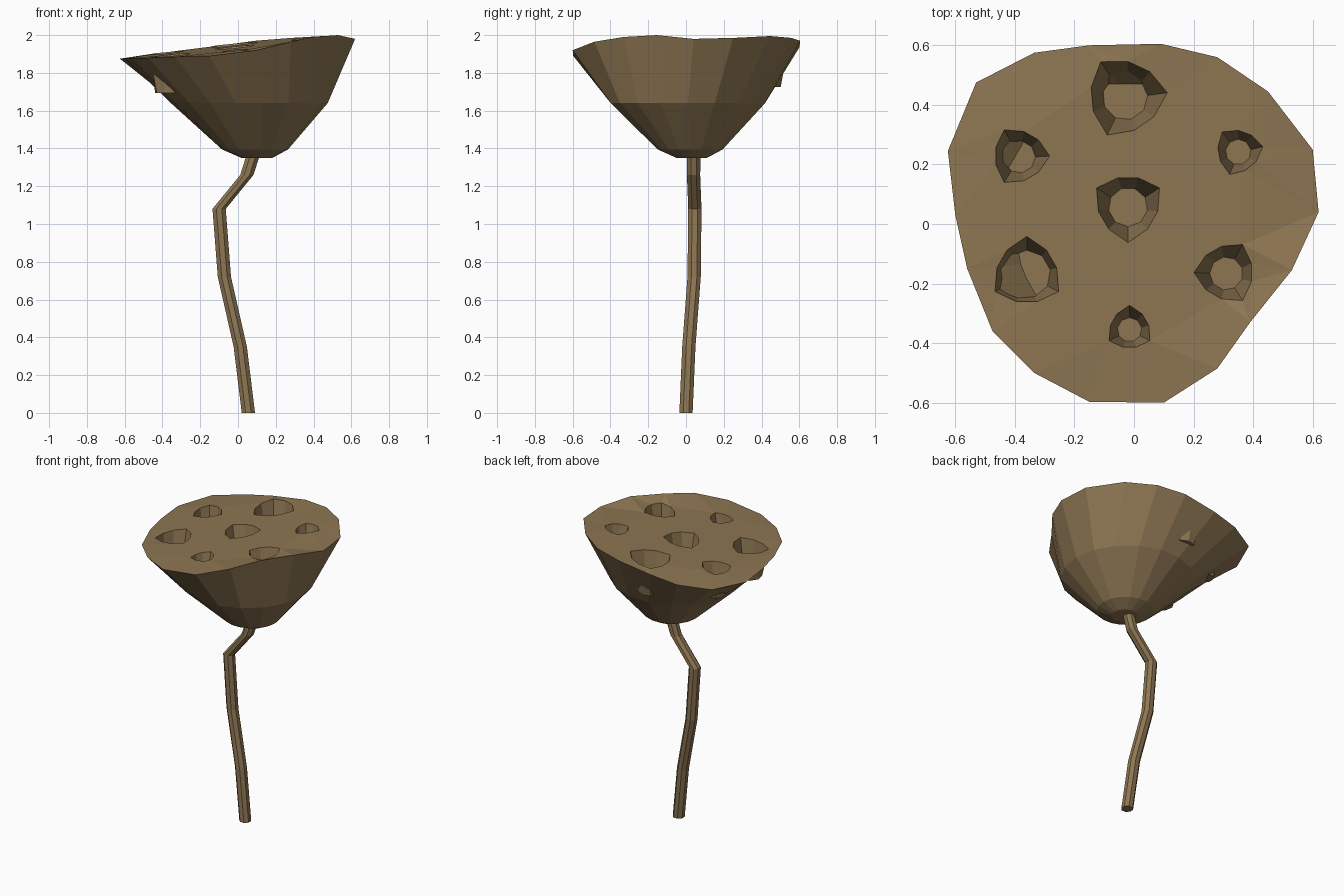
import bpy, math
from mathutils import Vector
from mathutils.geometry import delaunay_2d_cdt

if "Cube" in bpy.data.objects:
    bpy.data.objects.remove(bpy.data.objects["Cube"])

brown = bpy.data.materials.new("dry brown")
brown.diffuse_color = (0.27, 0.182, 0.086, 1)
brown.use_nodes = True
brown.node_tree.nodes["Principled BSDF"].inputs["Base Color"].default_value = brown.diffuse_color


def make_object(name, verts, faces):
    mesh = bpy.data.meshes.new(name)
    mesh.from_pydata(verts, [], faces)
    mesh.materials.append(brown)
    mesh.update()
    obj = bpy.data.objects.new(name, mesh)
    bpy.context.collection.objects.link(obj)
    return obj


def ring(cx, cy, z, r, n, start=0.0):
    return [(cx + r * math.cos(start + math.tau * i / n),
             cy + r * math.sin(start + math.tau * i / n), z) for i in range(n)]


def loft(rings):
    """Quads joining rings listed from bottom to top (counter-clockwise)."""
    n = len(rings[0])
    verts = [p for r in rings for p in r]
    faces = [(k * n + i, k * n + (i + 1) % n, (k + 1) * n + (i + 1) % n, (k + 1) * n + i)
             for k in range(len(rings) - 1) for i in range(n)]
    return verts, faces


def top_height(x, y):
    return min(1.985, 1.935 + 0.10 * x + 0.04 * y)


# Uneven rim of the pod, counter-clockwise from the front
rim = [(.10, -.60, 1.92), (.28, -.485, 1.965), (.39, -.33, 1.99), (.53, -.155, 2.0),
       (.62, .04, 1.98), (.60, .25, 1.985), (.45, .445, 1.995), (.28, .56, 1.985),
       (.09, .605, 1.97), (-.15, .60, 1.935), (-.335, .575, 1.905), (-.53, .475, 1.885),
       (-.625, .245, 1.875), (-.60, .03, 1.878), (-.56, -.15, 1.88), (-.475, -.36, 1.88),
       (-.335, -.50, 1.885), (-.15, -.597, 1.89)]
N = len(rim)

# Faceted pod wall with closed base
a0 = math.radians(-80)
verts, faces = loft([ring(.10, .03, 1.35, .082, N, a0), ring(.09, .022, 1.395, .175, N, a0),
                     ring(.06, .01, 1.64, .415, N, a0), rim])
faces.append(tuple(reversed(range(N))))
make_object("pod_wall", verts, faces)

# Seed holes: centre x, y, mouth radius, corner angle, floor radius, depth
holes = [(-.03, .428, .126, 5, .076, .225), (-.385, .228, .09, 0, .054, .19),
         (.35, .245, .074, 10, .043, .17), (-.02, .06, .108, 30, .066, .2),
         (-.36, -.165, .109, 90, .08, .2), (.31, -.163, .096, 60, .056, .19),
         (-.015, -.352, .07, 90, .041, .16)]
S = 9
loops = []
for k, (cx, cy, r, corner, floor_r, depth) in enumerate(holes):
    phi = math.radians(corner)
    mouth = []
    for i in range(S):
        a = phi + math.tau * i / S
        rr = r * (1 + 0.13 * math.cos(3 * (a - phi)))
        x, y = cx + rr * math.cos(a), cy + rr * math.sin(a)
        mouth.append((x, y, top_height(x, y)))
    loops.append(mouth)
    base = ring(cx, cy - .003, top_height(cx, cy) - depth, floor_r, S, phi)
    verts, faces = loft([base, mouth])
    # Pit walls face inward, the floor faces up
    faces = [tuple(reversed(f)) for f in faces] + [tuple(range(S))]
    make_object("seed_pit_%d" % (k + 1), verts, faces)

# Top skin of the pod, filled between the rim and the hole mouths
points, edges, group = list(rim), [], [0] * N
edges += [(i, (i + 1) % N) for i in range(N)]
for k, mouth in enumerate(loops):
    b = len(points)
    points += mouth
    group += [k + 1] * S
    edges += [(b + i, b + (i + 1) % S) for i in range(S)]
co, _, tris, orig, _, _ = delaunay_2d_cdt(
    [Vector(p[:2]) for p in points], edges, [], 1, 1e-6)
src = [o[0] for o in orig]
verts = [points[i] for i in src]
faces = []
for t in tris:
    g = {group[src[i]] for i in t}
    if len(g) == 1 and 0 not in g:
        continue  # leave the hole mouths open
    p, q, r = (co[i] for i in t[:3])
    up = (q - p).cross(r - p) > 0
    faces.append(tuple(t) if up else tuple(reversed(t)))
make_object("pod_top", verts, faces)

# Crooked stem
path = [(.055, 0, 0), (.012, .015, .35), (-.072, .043, .72), (-.10, .047, 1.08),
        (.047, .04, 1.26), (.082, .042, 1.37)]
verts, faces = loft([ring(x, y, z, .038, 8, math.pi / 8) for x, y, z in path])
n = len(verts)
faces += [tuple(reversed(range(8))), tuple(range(n - 8, n))]
make_object("stem", verts, faces)
